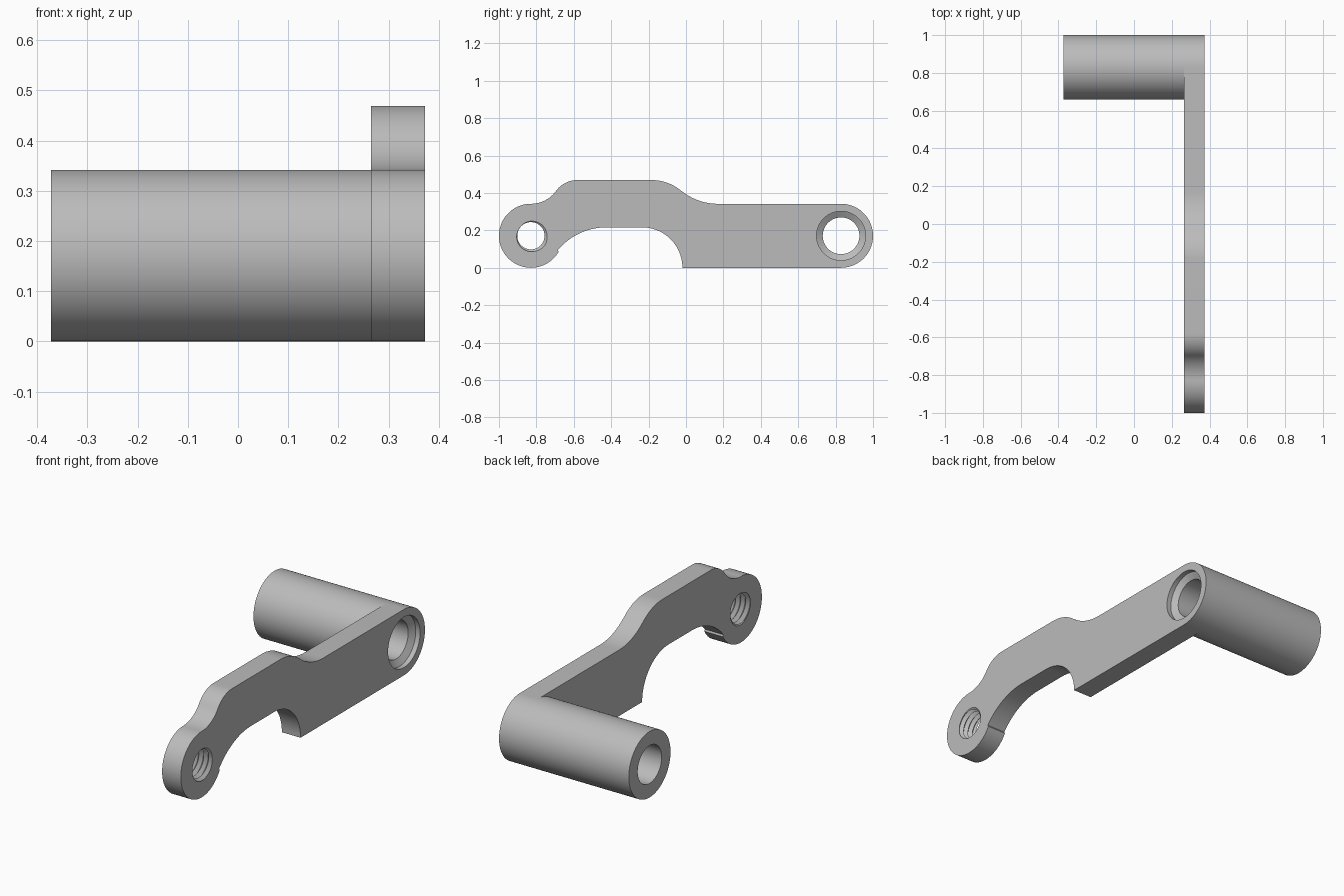
import bpy, bmesh
from math import sin, cos, pi, radians
from mathutils import Vector

if "Cube" in bpy.data.objects:
    bpy.data.objects.remove(bpy.data.objects["Cube"], do_unlink=True)

grey = bpy.data.materials.new("plain_grey")
grey.use_nodes = True
GREY = (0.5, 0.5, 0.5, 1)
grey.diffuse_color = GREY
grey.node_tree.nodes["Principled BSDF"].inputs["Base Color"].default_value = GREY

R = 0.171            # radius of both rounded ends
END_Y = 0.829        # distance of the end centres from the middle
X_IN, X_OUT = 0.265, 0.372
BORE, SINK = 0.098, 0.131
SEG = 96


def make_object(name, bm):
    bmesh.ops.recalc_face_normals(bm, faces=bm.faces)
    mesh = bpy.data.meshes.new(name)
    bm.to_mesh(mesh)
    bm.free()
    mesh.materials.append(grey)
    ob = bpy.data.objects.new(name, mesh)
    bpy.context.collection.objects.link(ob)
    return ob


def arc(cy, cz, r, start, end, n=16):
    """Arc points in the side plane, angles in degrees."""
    angles = [radians(start + (end - start) * i / n) for i in range(n + 1)]
    return [(cy + r * cos(a), cz + r * sin(a)) for a in angles]


def lathe(bm, profile, cy):
    """Spin (x, radius) points about a line along x."""
    rings = [[bm.verts.new((x, cy + r * cos(2 * pi * j / SEG), R + r * sin(2 * pi * j / SEG)))
              for j in range(SEG)] for x, r in profile]
    for a, b in zip(rings, rings[1:]):
        for j in range(SEG):
            k = (j + 1) % SEG
            bm.faces.new((a[j], a[k], b[k], b[j]))
    return rings


def smooth(ob):
    bpy.ops.object.select_all(action='DESELECT')
    ob.select_set(True)
    bpy.context.view_layer.objects.active = ob
    bpy.ops.object.shade_smooth_by_angle(angle=radians(25))


def cut(ob, cutter):
    mod = ob.modifiers.new(cutter.name, 'BOOLEAN')
    mod.operation = 'DIFFERENCE'
    mod.solver = 'EXACT'
    mod.object = cutter
    bpy.context.view_layer.objects.active = ob
    bpy.ops.object.modifier_apply(modifier=mod.name)
    bpy.data.objects.remove(cutter, do_unlink=True)


# Lever arm outline: rounded ends, raised middle, cut-away underside
TOP, LOW, UNDER = 0.469, 2 * R, 0.216
outline = []
outline += arc(END_Y, R, R, -90, 90, 48)                          # hub end
outline += arc(0.17, LOW + 0.306, 0.306, -90, -129.7)             # rise, hollow
outline += arc(-0.185, TOP - 0.25, 0.25, 50.3, 90)                # rise, shoulder
outline += arc(-0.58, TOP - 0.143, 0.143, 90, 144.2)              # drop, shoulder
outline += arc(-END_Y, LOW + 0.165, 0.165, -35.8, -90)            # drop, hollow
outline += arc(-END_Y, R, R, 92, 330, 60)                         # threaded end
outline += arc(-0.425, UNDER - 0.34, 0.34, 140, 90)               # underside curve
outline += arc(-0.235, UNDER - 0.216, 0.216, 90, 0, 24)           # underside notch

bm = bmesh.new()
face = bm.faces.new([bm.verts.new((X_IN, y, z)) for y, z in outline])
bmesh.ops.remove_doubles(bm, verts=bm.verts, dist=0.0005)
ext = bmesh.ops.extrude_face_region(bm, geom=list(bm.faces))
bmesh.ops.translate(bm, vec=Vector((X_OUT - X_IN, 0, 0)),
                    verts=[g for g in ext["geom"] if isinstance(g, bmesh.types.BMVert)])
arm = make_object("lever_arm", bm)

# Bore through the hub end, with a recessed conical seat
bm = bmesh.new()
rings = lathe(bm, [(0.2, BORE), (0.327, BORE), (0.347, SINK), (0.42, SINK)], END_Y)
bm.faces.new(rings[0])
bm.faces.new(rings[-1])
cut(arm, make_object("bore_cutter", bm))

# Threaded hole: a helical strip that climbs two rows per turn
PITCH, TURNS, N = 0.028, 9, 48
start = (X_IN + X_OUT) / 2 - PITCH * (TURNS + 1) / 2
bm = bmesh.new()
grid = {}


def thread_vert(i, j):
    if j == N:
        i, j = i + 2, 0
    if (i, j) not in grid:
        a = 2 * pi * j / N
        r = 0.073 if i % 2 else 0.09
        grid[i, j] = bm.verts.new((start + PITCH * (i / 2 + j / N),
                                   -END_Y + r * cos(a), R + r * sin(a)))
    return grid[i, j]


for i in range(2 * TURNS):
    for j in range(N):
        bm.faces.new((thread_vert(i, j), thread_vert(i, j + 1),
                      thread_vert(i + 1, j + 1), thread_vert(i + 1, j)))
bmesh.ops.holes_fill(bm, edges=[e for e in bm.edges if e.is_boundary], sides=0)
cut(arm, make_object("thread_cutter", bm))
smooth(arm)

# Hollow handle tube, open where it meets the arm
bm = bmesh.new()
lathe(bm, [(X_IN, R), (-X_OUT, R), (-X_OUT, BORE), (X_IN, BORE)], END_Y)
smooth(make_object("handle_tube", bm))
